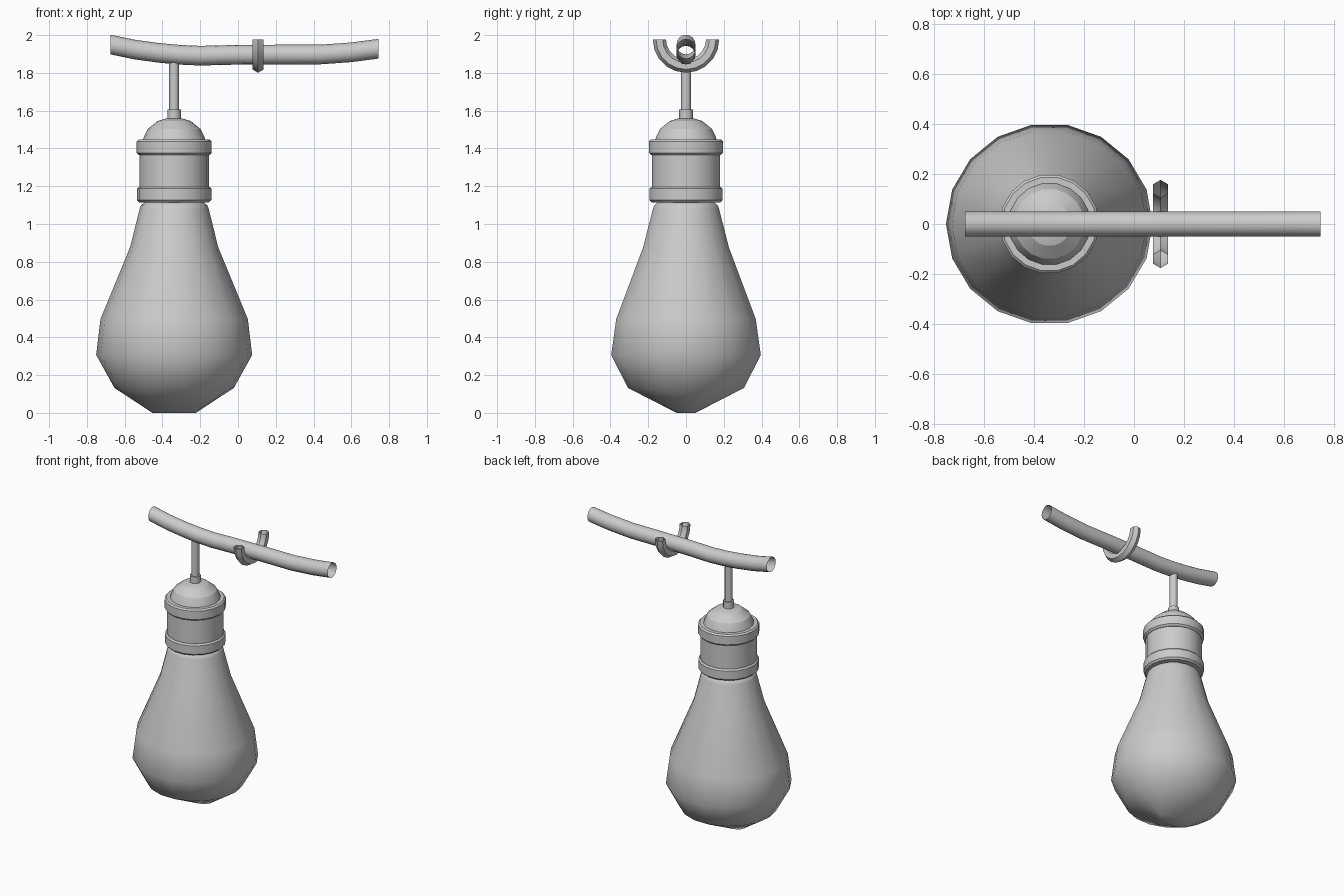
import bpy, bmesh
from math import sin, cos, pi, radians

if "Cube" in bpy.data.objects:
    bpy.data.objects.remove(bpy.data.objects["Cube"])

CX = -0.338   # bulb axis
SIDES = 18


def skin(name, rings, caps=True, angle=35):
    """Join successive point rings into a tube, with optional end caps."""
    bm = bmesh.new()
    loops = [[bm.verts.new(p) for p in ring] for ring in rings]
    n = len(loops[0])
    for a, b in zip(loops, loops[1:]):
        for i in range(n):
            j = (i + 1) % n
            bm.faces.new((a[i], a[j], b[j], b[i]))
    if caps:
        bm.faces.new(loops[0][::-1])
        bm.faces.new(loops[-1])
    bmesh.ops.recalc_face_normals(bm, faces=bm.faces)
    me = bpy.data.meshes.new(name)
    bm.to_mesh(me)
    bm.free()
    ob = bpy.data.objects.new(name, me)
    bpy.context.collection.objects.link(ob)
    bpy.ops.object.select_all(action='DESELECT')
    ob.select_set(True)
    bpy.context.view_layer.objects.active = ob
    bpy.ops.object.shade_smooth_by_angle(angle=radians(angle))
    return ob


def lathe(name, profile, n=SIDES, angle=35):
    """Profile rows: (x radius, y radius, z)."""
    rings = [[(CX + rx * cos(2 * pi * i / n), ry * sin(2 * pi * i / n), z)
              for i in range(n)] for rx, ry, z in profile]
    return skin(name, rings, True, angle)


def turned(name, profile, n=SIDES, angle=35):
    return lathe(name, [(r, r, z) for r, z in profile], n, angle)


# Glass bulb, with a pinched oval tip
lathe("glass_bulb", [
    (0.115, 0.05, 0.0), (0.316, 0.312, 0.132), (0.413, 0.402, 0.307),
    (0.39, 0.375, 0.497), (0.233, 0.23, 0.878), (0.183, 0.178, 1.08),
    (0.175, 0.17, 1.10), (0.155, 0.15, 1.115)], angle=50)

# Socket: barrel with two raised bands
turned("socket_barrel", [(0.184, 1.15), (0.184, 1.40)])
for name, z0, z1, r in (("lower_band", 1.115, 1.197, 0.197),
                        ("upper_band", 1.365, 1.447, 0.199)):
    turned(name, [(r - 0.012, z0), (r, z0 + 0.012),
                  (r, z1 - 0.01), (r - 0.01, z1)])

# Domed cap, collar and hanging rod
turned("socket_dome", [(0.166, 1.44), (0.16, 1.462), (0.14, 1.503),
                       (0.088, 1.545), (0.045, 1.558)], angle=20)
turned("rod_collar", [(0.036, 1.55), (0.036, 1.605)], 12)
turned("hanging_rod", [(0.026, 1.59), (0.026, 1.86)], 12)

# Sagging open-ended cable tube
path = [(-0.675, 1.95), (-0.55, 1.924), (-0.42, 1.906), (-0.31, 1.896),
        (-0.2, 1.891), (0.0, 1.896), (0.2, 1.897), (0.43, 1.897),
        (0.6, 1.909), (0.745, 1.928)]
skin("cable_tube", [[(x, 0.05 * cos(2 * pi * i / 16), z + 0.052 * sin(2 * pi * i / 16))
                     for i in range(16)] for x, z in path], caps=False)

# Half-ring hook with a six-sided section
R, r, STEPS = 0.141, 0.035, 10
rings = []
for s in range(STEPS + 1):
    t = pi + pi * s / STEPS
    rings.append([(0.106 + r * sin(k * pi / 3),
                   (R + r * cos(k * pi / 3)) * cos(t),
                   1.977 + (R + r * cos(k * pi / 3)) * sin(t)) for k in range(6)])
skin("cable_hook", rings, caps=False)
